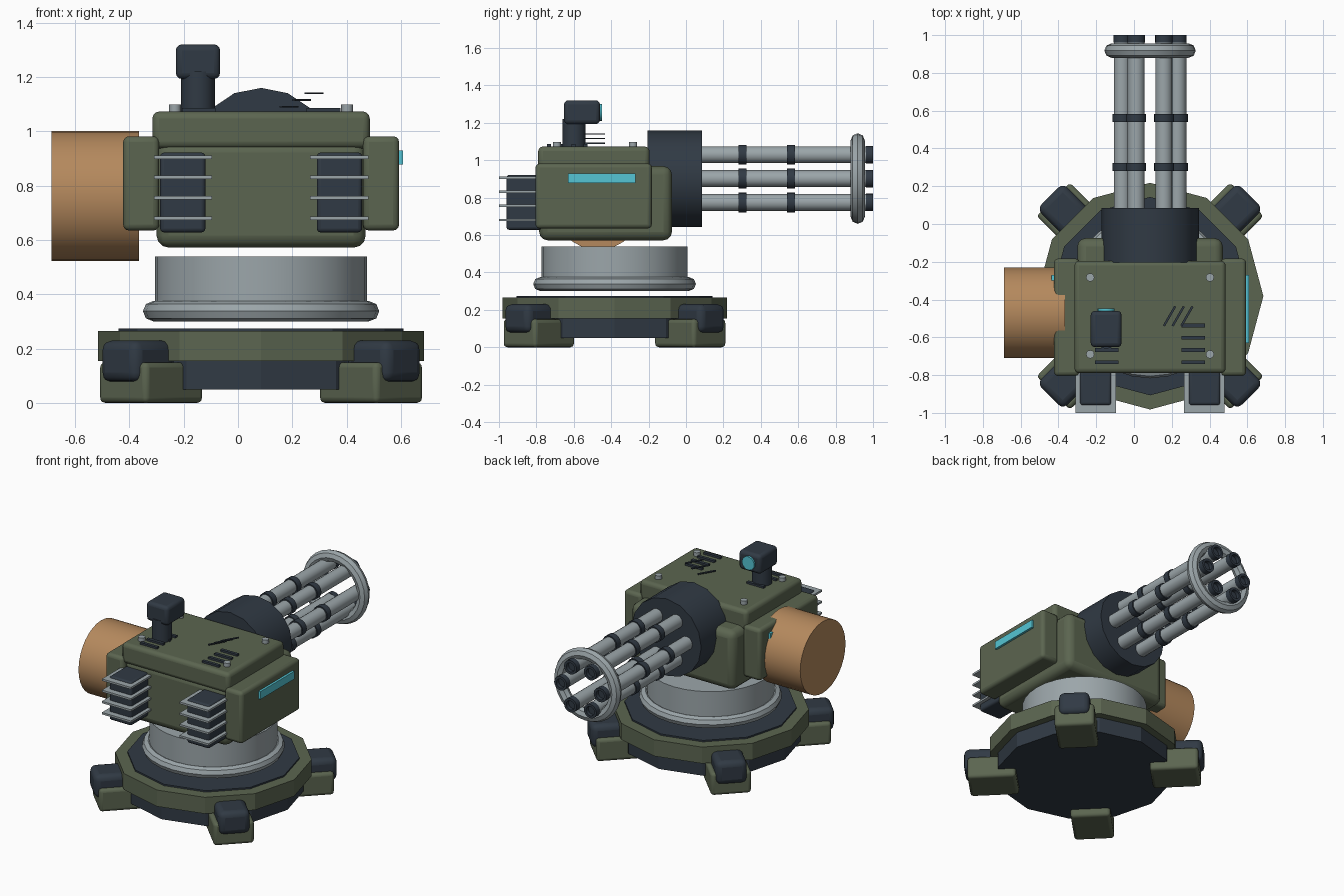
import bpy, bmesh
from math import pi, sin, cos, radians
from mathutils import Vector, Matrix

if "Cube" in bpy.data.objects:
    bpy.data.objects.remove(bpy.data.objects["Cube"])

CX, CY = 0.085, -0.382       # turret axis
GZ = 0.902                   # gun axis height


def material(name, rgb):
    m = bpy.data.materials.new(name)
    m.diffuse_color = (*rgb, 1)
    m.use_nodes = True
    m.node_tree.nodes["Principled BSDF"].inputs["Base Color"].default_value = m.diffuse_color
    return m


GREEN = material("olive", (0.105, 0.13, 0.08))
DARK = material("dark_slate", (0.03, 0.042, 0.058))
STEEL = material("steel", (0.33, 0.38, 0.40))
COPPER = material("copper", (0.46, 0.25, 0.11))
CYAN = material("cyan_glow", (0.09, 0.56, 0.66))


def finish(name, mat, smooth=True):
    ob = bpy.context.object
    ob.name = name
    ob.data.materials.append(mat)
    if smooth:
        bpy.ops.object.shade_smooth_by_angle(angle=radians(35))
    return ob


def box(name, mat, x, y, z, bevel=0.0, rot=0.0):
    """Box from (min, max) ranges, optionally bevelled and turned about z."""
    c = [(a + b) / 2 for a, b in (x, y, z)]
    bpy.ops.mesh.primitive_cube_add(size=1, location=c, rotation=(0, 0, rot))
    ob = bpy.context.object
    ob.data.transform(Matrix.Diagonal((x[1] - x[0], y[1] - y[0], z[1] - z[0], 1)))
    if bevel:
        m = ob.modifiers.new("bevel", 'BEVEL')
        m.width, m.segments = bevel, 3
    return finish(name, mat, bool(bevel))


ROT = {'x': (0, pi / 2, 0), 'y': (-pi / 2, 0, 0), 'z': (0, 0, 0)}


def rod(name, mat, axis, start, length, r, sides=24, smooth=True, bore=0.0):
    """Cylinder growing from start along +axis, with an optional recessed end."""
    d = Vector([axis == a for a in 'xyz'])
    bpy.ops.mesh.primitive_cylinder_add(vertices=sides, radius=r, depth=length,
                                        location=Vector(start) + d * length / 2, rotation=ROT[axis])
    ob = bpy.context.object
    if bore:
        bm = bmesh.new()
        bm.from_mesh(ob.data)
        end = max(bm.faces, key=lambda f: f.calc_center_median().z)
        bmesh.ops.inset_region(bm, faces=[end], thickness=r * 0.35)
        hole = bmesh.ops.extrude_discrete_faces(bm, faces=[end])['faces'][0]
        bmesh.ops.translate(bm, verts=hole.verts, vec=(0, 0, -bore))
        bm.to_mesh(ob.data)
        bm.free()
    return finish(name, mat, smooth)


def ring(name, mat, loc, axis, major, minor):
    bpy.ops.mesh.primitive_torus_add(location=loc, rotation=ROT[axis], major_radius=major,
                                     minor_radius=minor, major_segments=28, minor_segments=8)
    return finish(name, mat)


# Twelve-sided base
rod("base_lower", DARK, 'z', (CX, CY, 0.05), 0.11, 0.55, 12, False)
rod("base_plate", GREEN, 'z', (CX, CY, 0.155), 0.11, 0.6, 12, False)
rod("base_top", DARK, 'z', (CX, CY, 0.255), 0.02, 0.525, 12, False)

# Four diagonal feet with caps
for i in range(4):
    a = pi / 4 + i * pi / 2
    for name, mat, r0, r1, hw, z in (("foot", GREEN, 0.42, 0.725, 0.125, (0, 0.15)),
                                     ("foot_cap", DARK, 0.53, 0.75, 0.097, (0.077, 0.23))):
        mx, my, hl = CX + cos(a) * (r0 + r1) / 2, CY + sin(a) * (r0 + r1) / 2, (r1 - r0) / 2
        box(f"{name}_{i + 1}", mat, (mx - hl, mx + hl), (my - hw, my + hw), z,
            0.02 if name == "foot" else 0.035, a)

# Rotating collar
rod("collar", STEEL, 'z', (CX, CY, 0.31), 0.23, 0.39, 32)
ring("collar_ring", STEEL, (CX, CY, 0.338), 'z', 0.398, 0.037)

# Body and lid
box("body", GREEN, (CX - 0.385, CX + 0.385), (-0.785, -0.075), (0.572, 0.968), 0.045)
box("lid", GREEN, (CX - 0.4, CX + 0.4), (-0.79, -0.195), (0.937, 1.073), 0.025)

# Mirrored side parts
for s, side in ((-1, "left"), (1, "right")):
    def span(a, b):
        return tuple(sorted((CX + s * a, CX + s * b)))
    box(f"side_panel_{side}", GREEN, span(0.375, 0.508), (-0.805, -0.183), (0.635, 0.982), 0.022)
    box(f"light_strip_{side}", CYAN, span(0.5, 0.523), (-0.63, -0.27), (0.878, 0.93))
    # Heat sinks
    box(f"heat_sink_{side}", DARK, span(0.205, 0.372), (-0.96, -0.77), (0.628, 0.922), 0.015)
    for k in range(4):
        box(f"cooling_fin_{side}_{k + 1}", STEEL, span(0.18, 0.395), (-1.0, -0.775),
            (0.674 + k * 0.075, 0.687 + k * 0.075))
    # Lid bolts and vent slots
    for k, y in enumerate((-0.69, -0.283)):
        rod(f"bolt_{side}_{k + 1}", STEEL, 'z', (CX + s * 0.317, y, 1.06), 0.038, 0.022, 12)
    for k in range(4):
        y = -0.732 + k * 0.065
        box(f"vent_slot_{side}_{k + 1}", DARK, span(0.167, 0.292), (y - 0.01, y + 0.01), (1.06, 1.086))

# Slanted marking bars
for k in range(3):
    x, z = 0.188 + k * 0.046, 1.091 + k * 0.0245
    box(f"slash_bar_{k + 1}", DARK, (x - 0.006, x + 0.006), (-0.548, -0.428),
        (z - 0.003, z + 0.003), rot=radians(-30))

# Ammunition drum
rod("ammo_drum", COPPER, 'x', (-0.687, -0.47, 0.762), 0.322, 0.24, 32)

# Sensor
rod("sensor_post", DARK, 'z', (-0.147, -0.598, 1.06), 0.16, 0.062, 16)
box("sensor_head", DARK, (-0.229, -0.066), (-0.652, -0.46), (1.193, 1.32), 0.022)
rod("sensor_lens", CYAN, 'y', (-0.147, -0.48, 1.256), 0.032, 0.045, 20)

# Gun mount and six barrels
rod("gun_mount", DARK, 'y', (CX, -0.205, GZ), 0.29, 0.258, 16)
for i in range(6):
    a = i * pi / 3
    x, z = CX + 0.147 * cos(a), GZ + 0.147 * sin(a)
    rod(f"barrel_{i + 1}", STEEL, 'y', (x, 0.05, z), 0.92, 0.045, 16)
    rod(f"muzzle_{i + 1}", DARK, 'y', (x, 0.962, z), 0.038, 0.047, 16, bore=0.025)
    for k, y in enumerate((0.28, 0.54)):
        rod(f"barrel_clamp_{i + 1}_{k + 1}", DARK, 'y', (x, y, z), 0.043, 0.053, 16)
ring("muzzle_ring", STEEL, (CX, 0.918, GZ), 'y', 0.204, 0.038)
